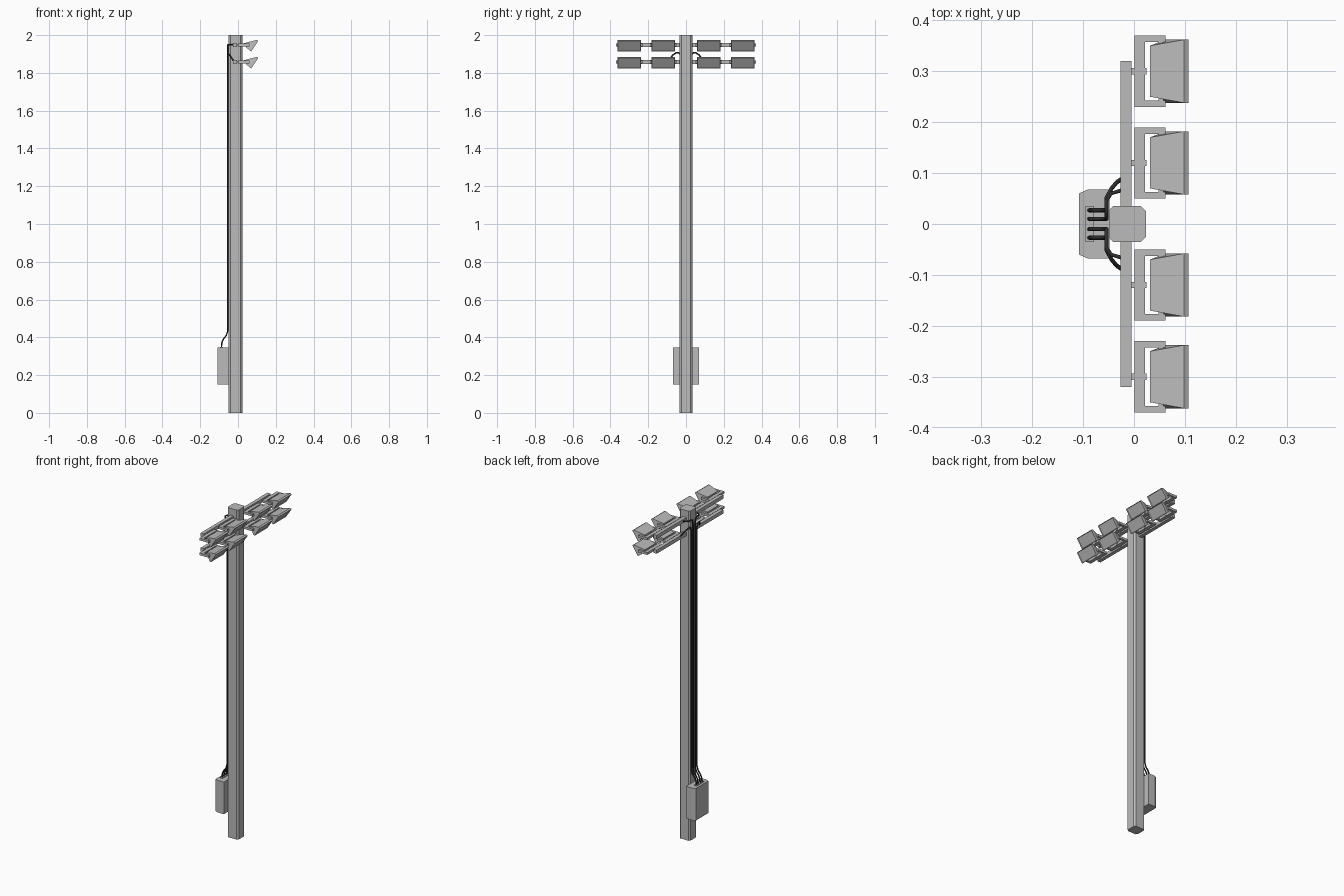
import bpy, bmesh
from mathutils import Vector

cube = bpy.data.objects.get("Cube")
if cube:
    bpy.data.objects.remove(cube, do_unlink=True)


def material(name, rgb):
    m = bpy.data.materials.new(name)
    m.use_nodes = True
    m.diffuse_color = (*rgb, 1)
    m.node_tree.nodes["Principled BSDF"].inputs["Base Color"].default_value = (*rgb, 1)
    return m


GREY = material("painted_grey", (0.5, 0.5, 0.5))
BLACK = material("cable_black", (0.03, 0.03, 0.03))


def finish(name, bm, mat):
    bmesh.ops.recalc_face_normals(bm, faces=bm.faces)
    mesh = bpy.data.meshes.new(name)
    bm.to_mesh(mesh)
    bm.free()
    mesh.materials.append(mat)
    obj = bpy.data.objects.new(name, mesh)
    bpy.context.collection.objects.link(obj)
    return obj


def box(name, x, y, z, mat=GREY):
    bm = bmesh.new()
    bmesh.ops.create_cube(bm, size=1)
    for v in bm.verts:
        v.co = [lo + (c + 0.5) * (hi - lo) for c, (lo, hi) in zip(v.co, (x, y, z))]
    return finish(name, bm, mat)


def prism(name, outline, z0, z1):
    bm = bmesh.new()
    base = bm.faces.new([bm.verts.new((x, y, z0)) for x, y in outline])
    top = bmesh.ops.extrude_face_region(bm, geom=[base])["geom"]
    for v in top:
        if isinstance(v, bmesh.types.BMVert):
            v.co.z = z1
    return finish(name, bm, GREY)


def mirrored(half):
    return half + [(x, -y) for x, y in reversed(half)]


# Flared floodlight housing: small back, sloped front with a recessed lens
def floodlight(name, y, z):
    bm = bmesh.new()
    rings = []
    for half, upper, lower in ((0.050, (0.031, 0.010), (0.044, -0.012)),
                               (0.062, (0.098, 0.027), (0.062, -0.029)),
                               (0.062, (0.107, 0.022), (0.070, -0.034))):
        rings.append([bm.verts.new((px, y + s * half, z + pz))
                      for (px, pz), s in ((upper, -1), (upper, 1), (lower, 1), (lower, -1))])
    for a, b in zip(rings, rings[1:]):
        for i in range(4):
            j = (i + 1) % 4
            bm.faces.new((a[i], a[j], b[j], b[i]))
    bm.faces.new(rings[0])
    lens = bm.faces.new(rings[-1])
    bmesh.ops.recalc_face_normals(bm, faces=bm.faces)
    bmesh.ops.inset_region(bm, faces=[lens], thickness=0.004, depth=0)
    bmesh.ops.translate(bm, verts=lens.verts, vec=Vector((-0.004, 0, 0.003)))
    finish(name, bm, GREY)


# Pole with chamfered corners
prism("pole", mirrored([(-0.049, 0.027), (-0.041, 0.035), (0.014, 0.035), (0.024, 0.025)]), 0, 2)

# Control box and cable entry plate
prism("control_box", mirrored([(-0.108, 0.060), (-0.090, 0.068), (-0.048, 0.068)]), 0.15, 0.345)
box("cable_entry", (-0.095, -0.079), (-0.035, 0.035), (0.345, 0.35))

# Crossbars with brackets and lamps
for level, z in (("upper", 1.948), ("lower", 1.858)):
    box(level + "_crossbar", (-0.027, -0.005), (-0.32, 0.32), (z - 0.011, z + 0.011))
    for i, y in enumerate((-0.30, -0.12, 0.12, 0.30)):
        tag = f"{level}_{i + 1}"
        box("pin_" + tag, (-0.005, 0.025), (y - 0.006, y + 0.006), (z - 0.006, z + 0.006))
        box("bracket_back_" + tag, (0.001, 0.022), (y - 0.07, y + 0.07), (z - 0.007, z + 0.007))
        for s in (-1, 1):
            a, b = sorted((y + s * 0.057, y + s * 0.07))
            box(f"bracket_arm_{tag}_{'left' if s < 0 else 'right'}",
                (0.022, 0.062), (a, b), (z - 0.007, z + 0.007))
            a, b = sorted((y + s * 0.048, y + s * 0.058))
            box(f"pivot_{tag}_{'left' if s < 0 else 'right'}",
                (0.048, 0.058), (a, b), (z - 0.005, z + 0.005))
        floodlight("floodlight_" + tag, y, z - 0.001)


# Power cables from the box up the pole to the crossbars
def cable(name, points):
    curve = bpy.data.curves.new(name, "CURVE")
    curve.dimensions = "3D"
    curve.bevel_depth = 0.0042
    curve.bevel_resolution = 1
    curve.use_fill_caps = True
    spline = curve.splines.new("POLY")
    spline.points.add(len(points) - 1)
    for p, co in zip(spline.points, points):
        p.co = (*co, 1)
    curve.materials.append(BLACK)
    obj = bpy.data.objects.new(name, curve)
    bpy.context.collection.objects.link(obj)


for side, s in (("left", 1), ("right", -1)):
    for level, y, ends in (
            ("upper", 0.010, [(0.010, 1.92), (0.016, 1.943), (0.03, 1.948), (0.046, 1.948)]),
            ("lower", 0.027, [(0.027, 1.88), (0.032, 1.9), (0.04, 1.908), (0.052, 1.906)])):
        path = [(-0.088, s * y, 0.345), (-0.086, s * y, 0.37), (-0.078, s * y, 0.39),
                (-0.062, s * y, 0.41), (-0.054, s * y, 0.435)]
        path += [(-0.054, s * ey, ez) for ey, ez in ends]
        if level == "upper":
            path += [(-0.045, s * 0.06, 1.948), (-0.025, s * 0.066, 1.948)]
        else:
            path += [(-0.044, s * 0.07, 1.895), (-0.034, s * 0.082, 1.878), (-0.022, s * 0.09, 1.862)]
        cable(f"{level}_cable_{side}", path)
